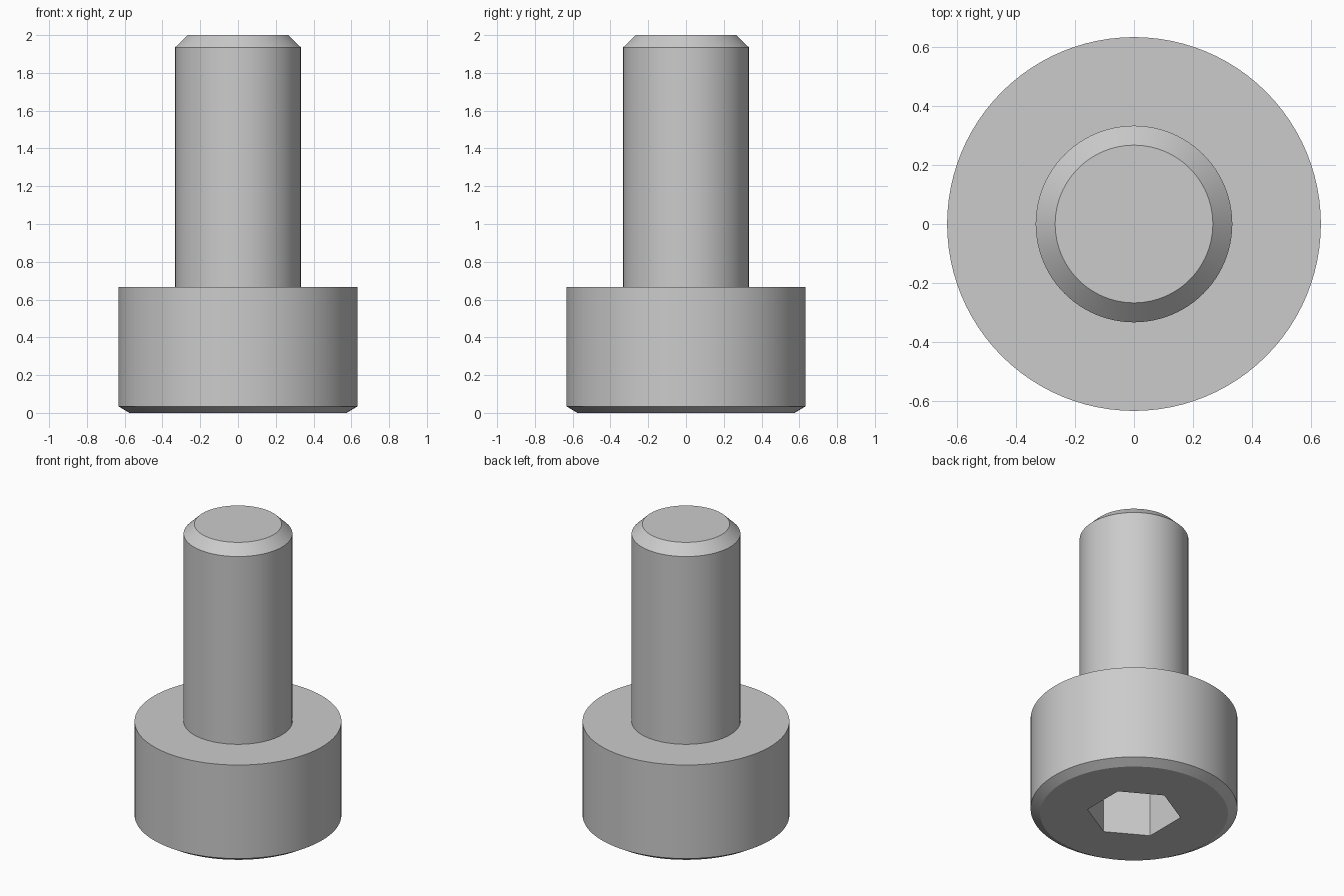
import bpy
import bmesh
from math import cos, sin, pi
from mathutils import Matrix

cube = bpy.data.objects.get("Cube")
if cube:
    bpy.data.objects.remove(cube, do_unlink=True)

SEGMENTS = 96
SOCKET_RADIUS = 0.289
SOCKET_DEPTH = 0.34

steel = bpy.data.materials.new("grey steel")
steel.use_nodes = True
grey = (0.6, 0.6, 0.6, 1)
steel.diffuse_color = grey
steel.node_tree.nodes["Principled BSDF"].inputs["Base Color"].default_value = grey

bm = bmesh.new()


def ring(radius, z, sides, start=0.0):
    """Closed loop of vertices around the z axis."""
    angles = [start + 2 * pi * i / sides for i in range(sides)]
    return [bm.verts.new((radius * cos(a), radius * sin(a), z)) for a in angles]


def skin(lower, upper):
    """Quads between two rings with the same number of sides."""
    n = len(lower)
    for i in range(n):
        j = (i + 1) % n
        bm.faces.new((lower[i], lower[j], upper[j], upper[i]))


def loop_edges(loop):
    return [bm.edges.get((v, loop[i - 1])) for i, v in enumerate(loop)]


# Turned profile: chamfered head, shoulder, shank, chamfered tip
profile = [(0.575, 0), (0.633, 0.035), (0.633, 0.667),
           (0.333, 0.667), (0.333, 1.935), (0.267, 2)]
rings = [ring(r, z, SEGMENTS) for r, z in profile]
for lower, upper in zip(rings, rings[1:]):
    skin(lower, upper)
bm.faces.new(rings[-1])

# Hexagonal socket sunk into the underside of the head
mouth = ring(SOCKET_RADIUS, 0, 6, pi / 6)
floor = ring(SOCKET_RADIUS, SOCKET_DEPTH, 6, pi / 6)
skin(mouth, floor)
bm.faces.new(floor)

# Flat end of the head around the socket
bmesh.ops.triangle_fill(bm, use_beauty=True,
                        edges=loop_edges(rings[0]) + loop_edges(mouth))
bmesh.ops.recalc_face_normals(bm, faces=bm.faces)

mesh = bpy.data.meshes.new("socket_head_bolt")
bm.to_mesh(mesh)
bm.free()
mesh.materials.append(steel)
bolt = bpy.data.objects.new("socket_head_bolt", mesh)
bpy.context.collection.objects.link(bolt)

# Smooth round walls, crisp edges
bpy.ops.object.select_all(action="DESELECT")
bolt.select_set(True)
bpy.context.view_layer.objects.active = bolt
bpy.ops.object.shade_smooth_by_angle(angle=pi / 6)
